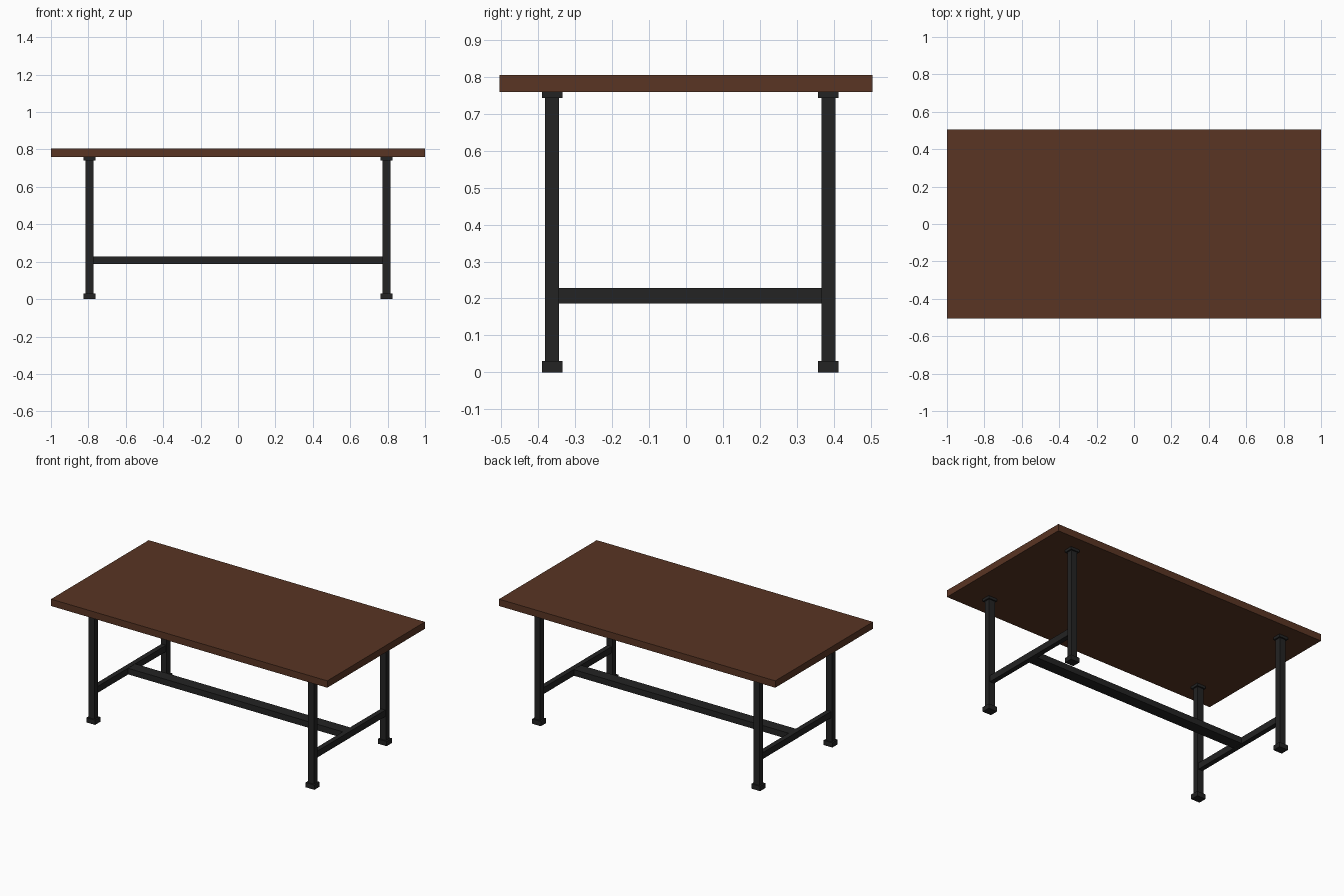
import bpy

if "Cube" in bpy.data.objects:
    bpy.data.objects.remove(bpy.data.objects["Cube"])


def material(name, rgb):
    m = bpy.data.materials.new(name)
    m.diffuse_color = (*rgb, 1)
    m.use_nodes = True
    m.node_tree.nodes["Principled BSDF"].inputs["Base Color"].default_value = m.diffuse_color
    return m


wood = material("brown_wood", (0.1, 0.035, 0.017))
metal = material("black_metal", (0.017, 0.017, 0.017))


def box(name, x, y, z, mat):
    """Axis-aligned box from (min, max) ranges."""
    bpy.ops.mesh.primitive_cube_add(
        size=1, location=[sum(r) / 2 for r in (x, y, z)])
    ob = bpy.context.object
    ob.name = name
    ob.scale = [r[1] - r[0] for r in (x, y, z)]
    bpy.ops.object.transform_apply(location=False, rotation=False, scale=True)
    ob.data.materials.append(mat)
    return ob


def around(c, width):
    return (c - width / 2, c + width / 2)


LEG_X, FRONT_Y, BACK_Y = 0.794, -0.362, 0.385
MID_Y = (FRONT_Y + BACK_Y) / 2
BAR_Z = (0.187, 0.229)

# Table top
box("table_top", (-1, 1), (-0.505, 0.505), (0.759, 0.804), wood)

for side, x in (("left", -LEG_X), ("right", LEG_X)):
    # Legs with foot and mounting plate
    for end, y in (("front", FRONT_Y), ("back", BACK_Y)):
        tag = f"{end}_{side}"
        box(f"{tag}_leg", around(x, 0.043), around(y, 0.038), (0.01, 0.75), metal)
        box(f"{tag}_foot", around(x, 0.063), around(y, 0.055), (0, 0.031), metal)
        box(f"{tag}_plate", around(x, 0.063), around(y, 0.055), (0.742, 0.759), metal)
    # Side stretcher between front and back legs
    box(f"{side}_stretcher", around(x, 0.032), (FRONT_Y, BACK_Y), BAR_Z, metal)

# Long centre stretcher
box("centre_stretcher", (-LEG_X + 0.01, LEG_X - 0.01), around(MID_Y, 0.075),
    (BAR_Z[0] + 0.001, BAR_Z[1] - 0.001), metal)
